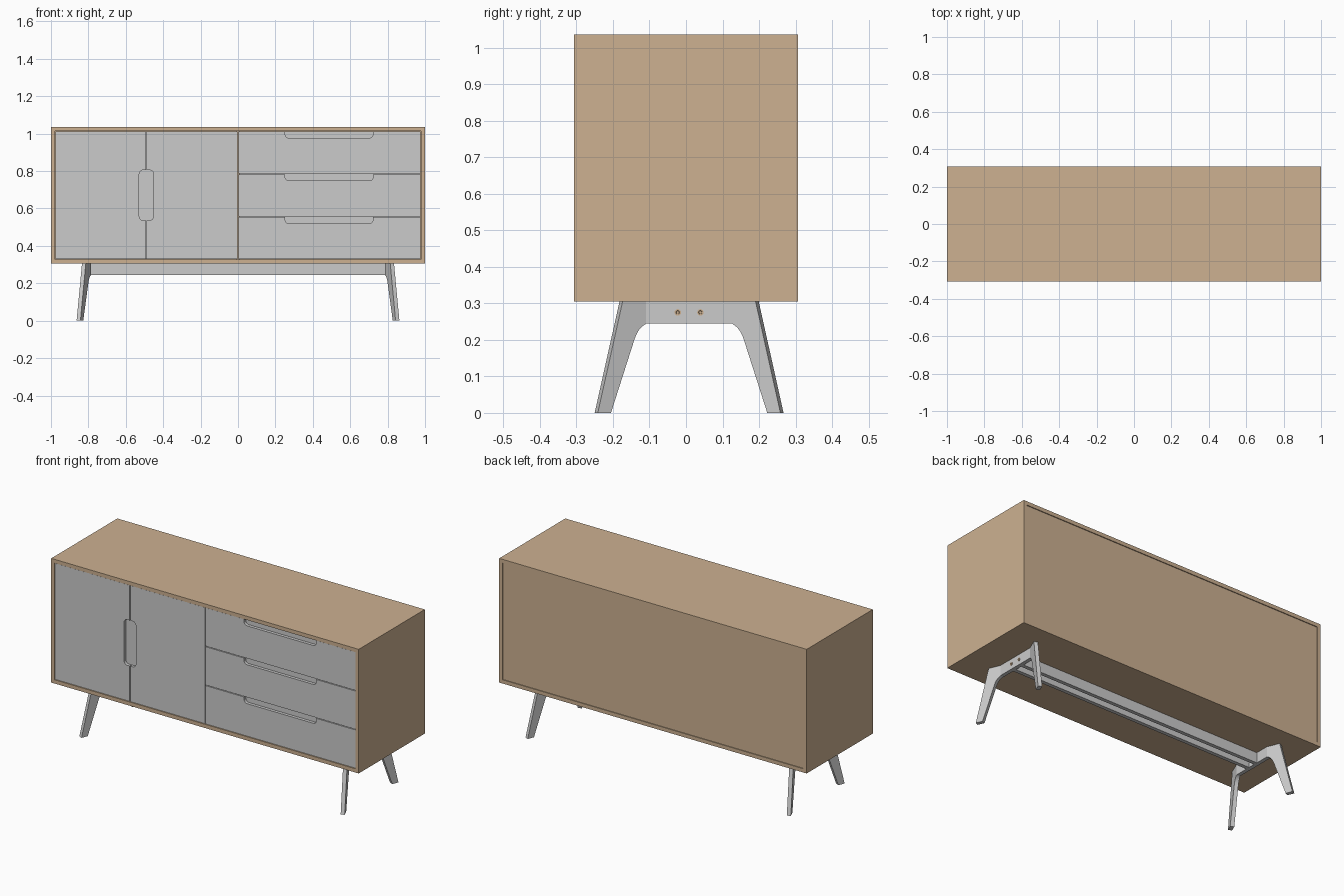
import bpy, bmesh, math

if "Cube" in bpy.data.objects:
    bpy.data.objects.remove(bpy.data.objects["Cube"])

def material(name, rgb):
    m = bpy.data.materials.new(name)
    m.diffuse_color = (*rgb, 1)
    m.use_nodes = True
    m.node_tree.nodes["Principled BSDF"].inputs["Base Color"].default_value = m.diffuse_color
    return m

WOOD = material("oak wood", (0.61, 0.44, 0.285))
GREY = material("light grey", (0.60, 0.60, 0.60))

def finish(name, bm, mat):
    bmesh.ops.recalc_face_normals(bm, faces=bm.faces[:])
    me = bpy.data.meshes.new(name)
    bm.to_mesh(me)
    bm.free()
    me.materials.append(mat)
    ob = bpy.data.objects.new(name, me)
    bpy.context.collection.objects.link(ob)
    return ob

def prism(name, a, b, mat):
    """Solid between two matching outlines a and b."""
    bm = bmesh.new()
    va = [bm.verts.new(p) for p in a]
    vb = [bm.verts.new(p) for p in b]
    bm.faces.new(va)
    bm.faces.new(vb[::-1])
    n = len(a)
    for i in range(n):
        j = (i + 1) % n
        bm.faces.new((va[i], vb[i], vb[j], va[j]))
    return finish(name, bm, mat)

def box(name, x0, x1, y0, y1, z0, z1, mat):
    def ring(y):
        return [(x0, y, z0), (x1, y, z0), (x1, y, z1), (x0, y, z1)]
    return prism(name, ring(y0), ring(y1), mat)

# --- Carcass ---
D, T = 0.307, 0.022
Z0, Z1 = 0.305, 1.035
box("top_panel", -1, 1, -D, D, Z1 - T, Z1, WOOD)
box("bottom_panel", -1, 1, -D, D, Z0, Z0 + T, WOOD)
for s, side in ((-1, "left"), (1, "right")):
    xs = sorted((s * 1.0, s * (1 - T)))
    box(side + "_side_panel", *xs, -D, D, Z0 + T, Z1 - T, WOOD)
box("back_panel", -1 + T, 1 - T, D - 0.02, D - 0.005, Z0 + T, Z1 - T, WOOD)
box("divider", -0.008, 0.008, -D + 0.03, D - 0.02, Z0 + T, Z1 - T, WOOD)

# --- Fronts with rounded finger notches ---
YF = -D + 0.003
THICK = 0.018

def notched(w, h, n0, n1, depth, r=0.02):
    """Rectangle w x h with a rounded notch cut in its top edge."""
    pts = [(0, 0), (w, 0), (w, h), (n1, h)]
    for cx, start in ((n1 - r, 0), (n0 + r, -90)):
        for k in range(7):
            a = math.radians(start - 15 * k)
            pts.append((cx + r * math.cos(a), h - depth + r + r * math.sin(a)))
    return pts + [(n0, h), (0, h)]

def front(name, outline, to_xz):
    xz = [to_xz(u, v) for u, v in outline]
    prism(name, [(x, YF, z) for x, z in xz],
          [(x, YF + THICK, z) for x, z in xz], GREY)

ZB, ZT, GAP = Z0 + T + 0.002, Z1 - T - 0.002, 0.004
XL, XM, XR = -0.976, -0.49, 0.976

# doors: the notch edge is the meeting edge
door = notched(ZT - ZB, -XL + XM - GAP / 2, 0.537 - ZB, 0.805 - ZB, 0.036)
front("left_door", door, lambda u, v: (XL + v, ZB + u))
door = notched(ZT - ZB, -XM - GAP, 0.537 - ZB, 0.805 - ZB, 0.036)
front("right_door", door, lambda u, v: (-GAP / 2 - v, ZB + u))

# drawers
step = (ZT - ZB + GAP) / 3
for i, nm in enumerate(("lower", "middle", "upper")):
    z = ZB + i * step
    shape = notched(XR - GAP / 2, step - GAP, 0.25, 0.72, 0.034)
    front(nm + "_drawer_front", shape, lambda u, v: (GAP / 2 + u, z + v))

# recess backs seen inside the notches and gaps
for nm, a, b in (("door_backing", XL, -0.009), ("drawer_backing", 0.009, XR)):
    box(nm, a, b, YF + THICK, YF + THICK + 0.01, ZB, ZT, GREY)

# --- Leg frames: straight crossbar with legs folded outward ---
CY, XI, TH = 0.0085, 0.785, 0.022      # frame centre, inner face, plate thickness
ANG = math.radians(23)
J, BAR = 0.1225, 0.245                 # fold position, crossbar underside
leg = [(0, Z0), (0.068, Z0), (0.136, 0), (0.100, 0), (0.036, 0.20)]
# curved shoulder from leg to crossbar
p0, p1, p2 = (0.036, 0.20), (0.024, 0.237), (0.0, BAR)
for k in range(1, 9):
    t = k / 8
    leg.append(tuple((1 - t) ** 2 * a + 2 * t * (1 - t) * b + t * t * c
                     for a, b, c in zip(p0, p1, p2)))
FOLD = TH * math.tan(ANG / 2)

def inner(d, z, sx, sy):
    return (sx * (XI + d * math.tan(ANG)), CY + sy * (J + d), z)

def outer(d, z, sx, sy):
    if d < 1e-6:
        return (sx * (XI + TH), CY + sy * (J - FOLD), z)
    return (sx * (XI + d * math.tan(ANG) + TH * math.cos(ANG)),
            CY + sy * (J + d - TH * math.sin(ANG)), z)

for sx, side in ((-1, "left"), (1, "right")):
    for sy, end in ((-1, "front"), (1, "back")):
        prism(f"{end}_{side}_leg", [inner(d, z, sx, sy) for d, z in leg],
              [outer(d, z, sx, sy) for d, z in leg], GREY)
    bar = [(0, BAR, -1), (0, BAR, 1), (0, Z0, 1), (0, Z0, -1)]
    prism(side + "_crossbar", [inner(d, z, sx, sy) for d, z, sy in bar],
          [outer(d, z, sx, sy) for d, z, sy in bar], GREY)

# --- Long rails and the bolts that hold them ---
for s, nm in ((-1, "front"), (1, "back")):
    yc = CY + s * 0.031
    box(nm + "_rail", -XI, XI, yc - 0.011, yc + 0.011, BAR, Z0, GREY)
    for sx, side in ((-1, "left"), (1, "right")):
        bm = bmesh.new()
        x = sx * (XI + TH)
        rings = []
        # rim and sunken socket
        for r, off in ((0.009, -0.004), (0.009, 0.003), (0.005, 0.003), (0.004, 0.0005)):
            rings.append([bm.verts.new((x + sx * off,
                                        yc + r * math.cos(k * math.pi / 8),
                                        0.275 + r * math.sin(k * math.pi / 8)))
                          for k in range(16)])
        for a, b in zip(rings, rings[1:]):
            for k in range(16):
                j = (k + 1) % 16
                bm.faces.new((a[k], a[j], b[j], b[k]))
        bm.faces.new(rings[0])
        bm.faces.new(rings[-1])
        finish(f"{nm}_{side}_bolt", bm, WOOD)
